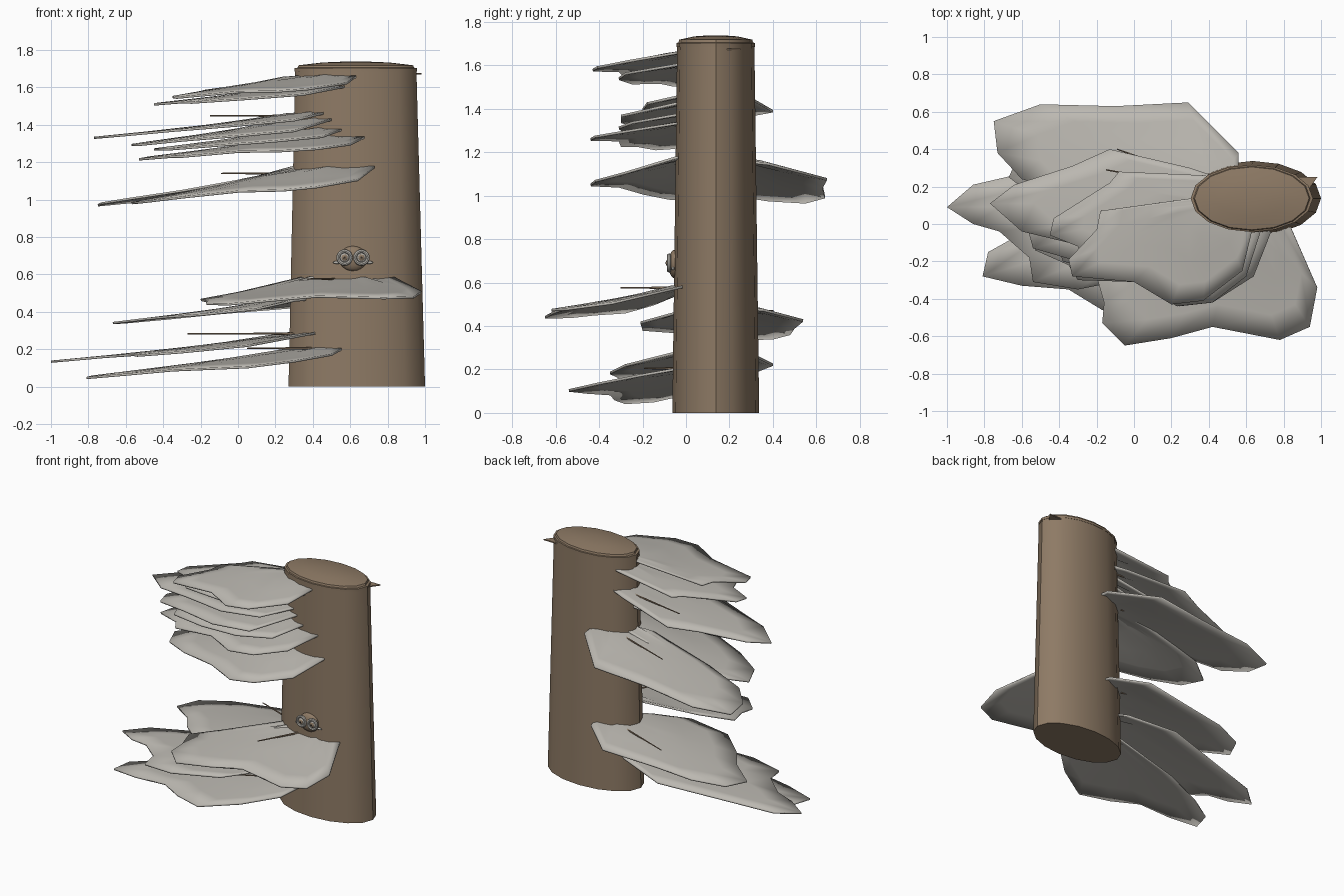
import bpy, bmesh, math
from mathutils import Vector

if "Cube" in bpy.data.objects:
    bpy.data.objects.remove(bpy.data.objects["Cube"])

def mat(name, col):
    m = bpy.data.materials.new(name)
    m.diffuse_color = (*col, 1)
    m.use_nodes = True
    m.node_tree.nodes["Principled BSDF"].inputs["Base Color"].default_value = m.diffuse_color
    return m

BARK = mat("bark brown", (0.27, 0.195, 0.13))
GREY = mat("pale grey", (0.5, 0.48, 0.44))
DARK = mat("dark pupil", (0.03, 0.025, 0.02))

CX, CY, RX, RY = 0.635, 0.137, 0.365, 0.2

def finish(name, bm, material, smooth=True):
    bmesh.ops.recalc_face_normals(bm, faces=bm.faces)
    me = bpy.data.meshes.new(name)
    bm.to_mesh(me)
    bm.free()
    ob = bpy.data.objects.new(name, me)
    bpy.context.collection.objects.link(ob)
    me.materials.append(material)
    if smooth:
        bpy.ops.object.select_all(action='DESELECT')
        ob.select_set(True)
        bpy.context.view_layer.objects.active = ob
        bpy.ops.object.shade_smooth_by_angle(angle=math.radians(35))
    return ob

def loft(name, rings, material, n=16):
    """Stack of ellipses: (centre x, centre y, radius x, radius y, z)."""
    bm = bmesh.new()
    loops = []
    for cx, cy, rx, ry, z in rings:
        loops.append([bm.verts.new((cx + rx * math.cos(2 * math.pi * i / n),
                                    cy + ry * math.sin(2 * math.pi * i / n), z)) for i in range(n)])
    for a, b in zip(loops, loops[1:]):
        for i in range(n):
            j = (i + 1) % n
            bm.faces.new((a[i], a[j], b[j], b[i]))
    bm.faces.new(loops[0])
    bm.faces.new(loops[-1])
    return finish(name, bm, material)

# trunk and stepped, slightly domed cap
loft("trunk", [(CX, CY, RX, RY, 0), (0.63, CY, 0.324, 0.178, 1.69)], BARK)
loft("trunk_cap", [(0.63, CY, 0.327, 0.18, 1.685), (0.63, CY, 0.327, 0.18, 1.703),
                   (0.63, CY, 0.312, 0.172, 1.705), (0.63, CY, 0.306, 0.168, 1.718),
                   (0.63, CY, 0.18, 0.1, 1.733), (0.63, CY, 0.06, 0.033, 1.738)], BARK)

def trunk_gap(x, y):
    """Distance outside the trunk ellipse, measured toward its middle."""
    dx, dy = x - CX, y - CY
    q = math.hypot(dx / RX, dy / RY)
    return 0 if q <= 1 else math.hypot(dx, dy) * (1 - 1 / q)

def foliage(name, z, droop, outline, centre=(0.42, 0.1), thick=0.012):
    """Thin drooping slab fanned out from inside the trunk."""
    bm = bmesh.new()
    def vert(x, y):
        return bm.verts.new((x, y, z - droop * trunk_gap(x, y) ** 0.75))
    mid = vert(*centre)
    prev = None
    for t in (0.3, 0.55, 0.8, 1.0):
        ring = [vert(centre[0] + (x - centre[0]) * t, centre[1] + (y - centre[1]) * t) for x, y in outline]
        n = len(ring)
        for i in range(n):
            j = (i + 1) % n
            bm.faces.new((prev[i], prev[j], ring[j], ring[i]) if prev else (mid, ring[i], ring[j]))
        prev = ring
    bmesh.ops.recalc_face_normals(bm, faces=bm.faces)
    if sum(f.normal.z for f in bm.faces) < 0:
        bmesh.ops.reverse_faces(bm, faces=bm.faces)
    ob = finish(name, bm, GREY)
    s = ob.modifiers.new("thickness", 'SOLIDIFY')
    s.thickness, s.offset = thick, -1

# upper foliage, from the top down
foliage("foliage_top", 1.67, 0.15,
        [(0.4, 0.15), (-0.18, 0.07), (-0.2, -0.03), (-0.35, -0.19), (-0.33, -0.28), (0.0, -0.31),
         (0.2, -0.43), (0.37, -0.41), (0.58, -0.25), (0.64, 0.0)])
foliage("foliage_second", 1.615, 0.125,
        [(0.5, 0.2), (0.38, 0.26), (-0.08, 0.28), (-0.13, 0.22), (-0.43, 0.03), (-0.45, -0.06),
         (-0.3, -0.12), (-0.25, -0.25), (0.05, -0.31), (0.35, -0.28), (0.6, 0.0)])
foliage("foliage_third", 1.47, 0.13,
        [(0.45, 0.25), (0.3, 0.3), (-0.13, 0.40), (-0.33, 0.31), (-0.64, 0.21), (-0.77, 0.11),
         (-0.6, -0.04), (-0.35, -0.1), (0.0, -0.2), (0.3, -0.18), (0.47, 0.0)])
foliage("foliage_fourth", 1.44, 0.16,
        [(0.4, 0.2), (-0.2, 0.2), (-0.5, 0.08), (-0.57, -0.02), (-0.54, -0.13), (-0.3, -0.2),
         (0.0, -0.3), (0.3, -0.3), (0.52, 0.0)])
foliage("foliage_fifth", 1.385, 0.14,
        [(0.4, 0.18), (-0.2, 0.12), (-0.45, 0.0), (-0.38, -0.2), (-0.1, -0.28), (0.2, -0.31),
         (0.45, -0.25), (0.57, 0.0)])
foliage("foliage_sixth", 1.345, 0.14,
        [(0.4, 0.18), (-0.25, 0.1), (-0.48, 0.0), (-0.53, -0.14), (-0.35, -0.22), (-0.3, -0.3),
         (0.0, -0.31), (0.23, -0.44), (0.42, -0.42), (0.6, -0.28), (0.69, 0.0)])
foliage("foliage_middle_front", 1.18, 0.22,
        [(0.4, 0.2), (0.0, 0.24), (-0.4, 0.2), (-0.57, 0.08), (-0.5, -0.08), (-0.3, -0.2), (0.0, -0.31),
         (0.24, -0.44), (0.42, -0.42), (0.64, -0.28), (0.73, -0.05), (0.7, 0.05)])
foliage("foliage_middle_back", 1.17, 0.18,
        [(0.56, 0.2), (0.56, 0.38), (0.29, 0.65), (-0.1, 0.63), (-0.5, 0.64), (-0.75, 0.55),
         (-0.73, 0.38), (-0.6, 0.24), (-0.3, 0.15), (0.2, 0.08)], (0.42, 0.18))

# lower foliage
foliage("foliage_lower_front", 0.59, 0.17,
        [(0.83, 0.0), (0.98, -0.34), (0.94, -0.55), (0.78, -0.62), (0.42, -0.55), (0.2, -0.61),
         (-0.05, -0.65), (-0.17, -0.53), (-0.16, -0.42), (-0.2, -0.28), (0.0, -0.15), (0.35, 0.05)], (0.55, 0.05))
foliage("foliage_lower_back", 0.49, 0.15,
        [(0.55, 0.2), (0.52, 0.36), (0.3, 0.54), (-0.1, 0.5), (-0.38, 0.48), (-0.6, 0.4), (-0.67, 0.25),
         (-0.5, 0.12), (-0.4, -0.02), (-0.2, -0.2), (0.1, -0.21), (0.3, -0.05)], (0.42, 0.15))
foliage("foliage_low_long", 0.295, 0.13,
        [(0.44, 0.2), (0.3, 0.3), (-0.05, 0.4), (-0.6, 0.27), (-0.86, 0.21), (-1.0, 0.09), (-0.86, 0.0),
         (-0.72, -0.04), (-0.56, -0.18), (-0.54, -0.31), (-0.3, -0.35), (0.05, -0.28), (0.43, 0.0)])
foliage("foliage_bottom", 0.215, 0.145,
        [(0.4, 0.15), (-0.3, 0.05), (-0.6, -0.05), (-0.78, -0.15), (-0.81, -0.28), (-0.6, -0.33),
         (-0.35, -0.35), (-0.17, -0.46), (0.05, -0.54), (0.3, -0.4), (0.5, -0.22), (0.57, 0.0)])

# thin twigs running out of the trunk
def twig(name, a, b, r=0.007):
    a, b = Vector(a), Vector(b)
    bm = bmesh.new()
    bmesh.ops.create_cone(bm, cap_ends=True, segments=6, radius1=r, radius2=r * 0.5, depth=(b - a).length)
    bm.transform(Vector((0, 0, 1)).rotation_difference(b - a).to_matrix().to_4x4())
    bmesh.ops.translate(bm, verts=bm.verts, vec=(a + b) / 2)
    finish(name, bm, BARK)

twig("twig_upper", (0.33, 0.2, 1.448), (-0.15, 0.29, 1.448))
twig("twig_middle", (0.33, 0.25, 1.14), (-0.09, 0.4, 1.14))
twig("twig_lower_back", (0.33, 0.25, 0.47), (-0.08, 0.4, 0.47))
twig("twig_lower_front", (0.52, -0.03, 0.576), (0.37, -0.3, 0.576))
twig("twig_low", (0.35, 0.1, 0.283), (-0.27, 0.02, 0.283))
twig("twig_bottom", (0.4, 0.0, 0.205), (0.05, -0.19, 0.205))

# small pointed splinter near the top
bm = bmesh.new()
low = [bm.verts.new(p + (1.67,)) for p in ((0.85, 0.25), (0.98, 0.25), (0.93, 0.18))]
r = bmesh.ops.extrude_face_region(bm, geom=[bm.faces.new(low)])
bmesh.ops.translate(bm, verts=[v for v in r["geom"] if isinstance(v, bmesh.types.BMVert)], vec=(0, 0, 0.008))
finish("splinter", bm, BARK, False)

# owl-like face on the trunk front
def blob(name, loc, size, material):
    bm = bmesh.new()
    bmesh.ops.create_uvsphere(bm, u_segments=16, v_segments=10, radius=1)
    bmesh.ops.scale(bm, verts=bm.verts, vec=size)
    bmesh.ops.translate(bm, verts=bm.verts, vec=loc)
    return finish(name, bm, material)

blob("face", (0.615, -0.05, 0.685), (0.075, 0.032, 0.067), BARK)
for side, s in (("left", -1), ("right", 1)):
    x = 0.615 + s * 0.045
    bpy.ops.mesh.primitive_torus_add(location=(x, -0.078, 0.69), rotation=(math.pi / 2, 0, 0),
                                     major_radius=0.034, minor_radius=0.01,
                                     major_segments=20, minor_segments=8)
    ring = bpy.context.object
    ring.name = side + "_eye_ring"
    ring.data.materials.append(GREY)
    bpy.ops.object.shade_smooth_by_angle()
    blob(side + "_eye", (x, -0.078, 0.69), (0.024, 0.01, 0.024), GREY)
    blob(side + "_iris", (x, -0.084, 0.69), (0.017, 0.008, 0.017), BARK)
    blob(side + "_pupil", (x, -0.089, 0.69), (0.007, 0.005, 0.007), DARK)
    blob(side + "_cheek_tuft", (0.615 + s * 0.085, -0.06, 0.664), (0.022, 0.008, 0.008), GREY)
